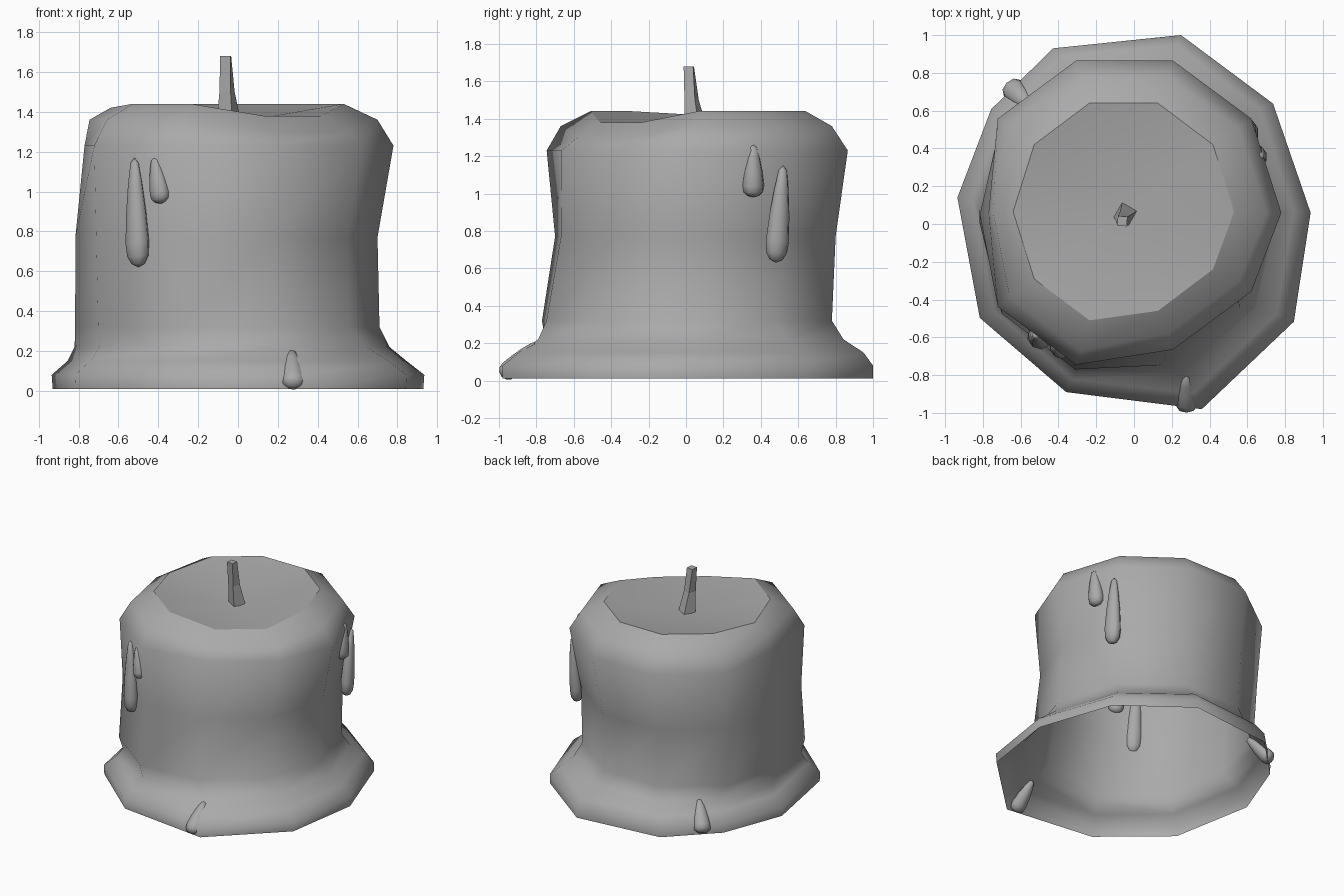
import bpy, bmesh, math
from mathutils import Vector

cube = bpy.data.objects.get("Cube")
if cube:
    bpy.data.objects.remove(cube, do_unlink=True)

wax = bpy.data.materials.new("grey_wax")
wax.use_nodes = True
wax.diffuse_color = (0.4, 0.4, 0.4, 1)
wax.node_tree.nodes["Principled BSDF"].inputs["Base Color"].default_value = wax.diffuse_color

SIDES = 10
# Uneven spread of the melted foot and of the leaning upper body, by corner
FOOT = {0: (0, .04), 1: (-.02, .03), 2: (-.04, .03), 3: (-.14, -.04), 5: (0, .12),
        6: (-.06, .07), 7: (-.07, .04), 8: (.07, -.05), 9: (.09, .05)}
UPPER = {5: (.11, 0), 8: (0, .08), 9: (0, .08)}


def finish(bm, name, smooth=True):
    bmesh.ops.recalc_face_normals(bm, faces=bm.faces)
    for face in bm.faces:
        face.smooth = smooth
    mesh = bpy.data.meshes.new(name)
    bm.to_mesh(mesh)
    bm.free()
    mesh.materials.append(wax)
    obj = bpy.data.objects.new(name, mesh)
    bpy.context.collection.objects.link(obj)


def bridge(bm, low, high):
    n = len(low)
    for i in range(n):
        j = (i + 1) % n
        bm.faces.new((low[i], low[j], high[j], high[i]))


def body_ring(bm, z, cx, cy, rx, ry, foot, upper):
    verts = []
    for i in range(SIDES):
        a = math.tau * i / SIDES
        fx, fy = FOOT.get(i, (0, 0))
        ux, uy = UPPER.get(i, (0, 0))
        x = cx + rx * math.cos(a) + foot * fx + upper * ux
        y = cy + ry * math.sin(a) / math.sin(math.radians(72)) + foot * fy + upper * uy
        verts.append(bm.verts.new((x, y, z)))
    return verts


# Candle body: open shell with flared foot, rounded shoulder and shallow pool
bm = bmesh.new()
profile = [(.01, 0, .02, .93, .95, 1, 0),
           (.08, 0, .02, .935, .95, 1, 0),
           (.15, -.005, .035, .85, .89, .8, 0),
           (.22, -.03, .03, .79, .8, .4, 0),
           (.32, -.07, .005, .78, .775, 0, .3),
           (.77, -.08, .05, .78, .75, 0, .4),
           (1.23, -.05, .06, .83, .805, 0, 1),
           (1.36, -.05, .055, .75, .725, 0, .5),
           (1.44, -.055, .065, .585, .575, 0, 0)]
rings = [body_ring(bm, *row) for row in profile]
for low, high in zip(rings, rings[1:]):
    bridge(bm, low, high)
# Sagging stretch of the shoulder and rim
for ring in rings[-2:]:
    for i in (8, 9):
        ring[i].co += Vector((0, .05, -.06))
rim = rings[-1]
rim[5].co.z -= .02
centre = bm.verts.new((-.05, .06, 1.34))
for i in range(SIDES):
    j = (i + 1) % SIDES
    bm.faces.new((rim[i], rim[j], centre))
    bm.edges.get((rim[i], rim[j])).smooth = False
finish(bm, "candle_body")

# Wick: tapered, slightly bent square post
bm = bmesh.new()
levels = []
for z, x, y, r, turn in [(1.33, -.045, .055, .066, 15), (1.5, -.055, .03, .042, 25),
                         (1.68, -.062, .015, .036, 40)]:
    levels.append([bm.verts.new((x + r * math.cos(math.radians(turn + 90 * k)),
                                 y + r * math.sin(math.radians(turn + 90 * k)), z))
                   for k in range(4)])
for low, high in zip(levels, levels[1:]):
    bridge(bm, low, high)
bm.faces.new(levels[-1])
bm.faces.new(levels[0][::-1])
finish(bm, "wick", smooth=False)


# Wax drips: teardrops with a full lower end and a narrower upper tip
def drip(name, bottom, top, outward, width, depth):
    bottom, top = Vector(bottom), Vector(top)
    axis = (top - bottom).normalized()
    out = Vector(outward)
    out = (out - axis * out.dot(axis)).normalized()
    side = axis.cross(out)
    bm = bmesh.new()
    loops = []
    for t, r in [(.03, .55), (.1, .9), (.22, 1), (.5, .85), (.75, .62), (.95, .35)]:
        mid = bottom.lerp(top, t)
        loops.append([bm.verts.new(mid + r / 2 * (side * width * math.cos(math.tau * k / 8)
                                                  + out * depth * math.sin(math.tau * k / 8)))
                      for k in range(8)])
    for low, high in zip(loops, loops[1:]):
        bridge(bm, low, high)
    for loop, tip in ((loops[0], bottom), (loops[-1], top)):
        end = bm.verts.new(tip)
        for k in range(8):
            bm.faces.new((loop[k], loop[(k + 1) % 8], end))
    finish(bm, name)


front_out, side_out = (-.58, -.81, 0), (.95, .3, 0)
drip("front_long_drip", (-.5, -.61, .62), (-.52, -.59, 1.17), front_out, .13, .11)
drip("front_short_drip", (-.385, -.67, .94), (-.42, -.65, 1.17), front_out, .11, .09)
drip("side_long_drip", (.605, .48, .63), (.62, .52, 1.15), side_out, .13, .1)
drip("side_short_drip", (.65, .36, .98), (.67, .36, 1.26), side_out, .12, .1)
drip("foot_front_drip", (.28, -.985, .02), (.27, -.8, .2), (0, -.7, .7), .12, .1)
drip("foot_back_drip", (-.66, .735, .03), (-.54, .61, .22), (-.5, .5, .7), .13, .11)
